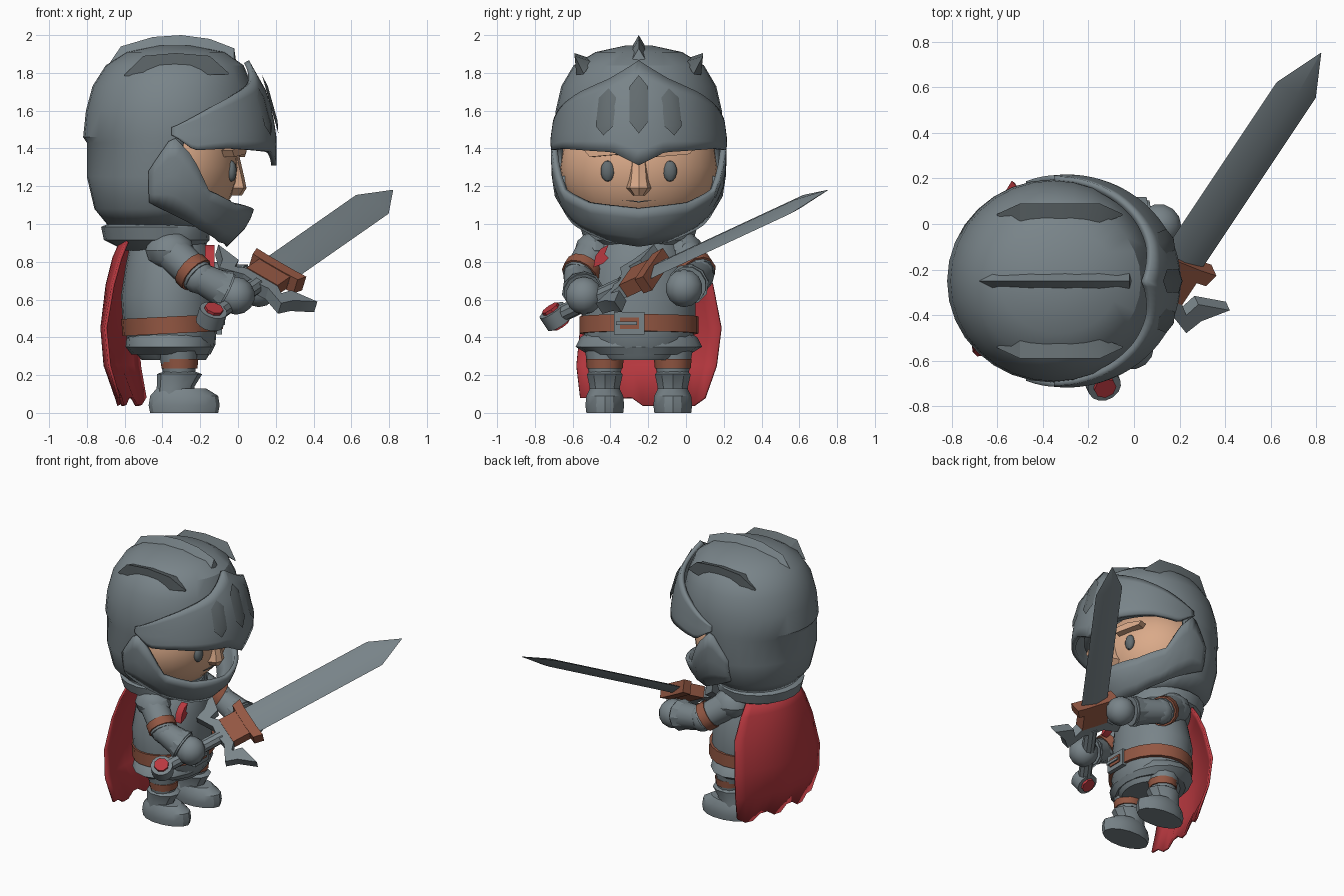
import bpy, bmesh, math
from mathutils import Vector as V

if "Cube" in bpy.data.objects:
    bpy.data.objects.remove(bpy.data.objects["Cube"])

def mat(name, r, g, b):
    m = bpy.data.materials.new(name)
    m.diffuse_color = (r, g, b, 1)
    m.use_nodes = True
    m.node_tree.nodes["Principled BSDF"].inputs["Base Color"].default_value = m.diffuse_color
    return m

STEEL = mat("steel", .19, .23, .25)
DARK = mat("dark steel", .125, .15, .16)
SKIN = mat("skin", .70, .40, .25)
LEATHER = mat("leather", .29, .095, .055)
RED = mat("red", .48, .04, .05)
CY = -0.25                                    # symmetry plane of the knight

def make(name, verts, faces, m, solid=0):
    me = bpy.data.meshes.new(name)
    me.from_pydata([tuple(v) for v in verts], [], faces)
    bm = bmesh.new(); bm.from_mesh(me)
    bmesh.ops.recalc_face_normals(bm, faces=bm.faces)
    bm.to_mesh(me); bm.free()
    me.materials.append(m)
    o = bpy.data.objects.new(name, me)
    bpy.context.collection.objects.link(o)
    if solid:
        s = o.modifiers.new("thickness", 'SOLIDIFY')
        s.thickness, s.offset = solid, 0
    return o

def skin_rings(name, rings, m, caps=True):
    """Bridge closed rings of equal length."""
    n = len(rings[0])
    f = [(i*n+j, i*n+(j+1) % n, (i+1)*n+(j+1) % n, (i+1)*n+j)
         for i in range(len(rings)-1) for j in range(n)]
    if caps:
        f += [tuple(range(n)), tuple((len(rings)-1)*n+j for j in range(n))]
    return make(name, [p for r in rings for p in r], f, m)

def loft(name, rows, m, n=24, caps=True, cy=CY):
    """Horizontal ellipses from rows of (z, centre x, rx, ry)."""
    return skin_rings(name, [[(cx+rx*math.cos(2*math.pi*j/n), cy+ry*math.sin(2*math.pi*j/n), z)
                              for j in range(n)] for z, cx, rx, ry in rows], m, caps)

def grid(name, rows, m, solid):
    n = len(rows[0])
    f = [(i*n+j, i*n+j+1, (i+1)*n+j+1, (i+1)*n+j) for i in range(len(rows)-1) for j in range(n-1)]
    return make(name, [p for r in rows for p in r], f, m, solid)

def cone(name, p, q, r1, r2, m, n=12):
    p, q = V(p), V(q)
    d = (q-p).normalized()
    u = d.orthogonal().normalized(); w = d.cross(u)
    return skin_rings(name, [[c+(u*math.cos(2*math.pi*j/n)+w*math.sin(2*math.pi*j/n))*r
                              for j in range(n)] for c, r in ((p, r1), (q, r2))], m)

def ball(name, c, s, m, n=16):
    k = n//2
    rows = [(c[2]-s[2]*math.cos(math.pi*i/k), c[0], s[0]*max(.02, math.sin(math.pi*i/k)),
             s[1]*max(.02, math.sin(math.pi*i/k))) for i in range(k+1)]
    return loft(name, rows, m, n, cy=c[1])

def lerp(x, pts):
    for (a, b), (c, d) in zip(pts, pts[1:]):
        if x <= c:
            return b+(d-b)*max(0, (x-a)/(c-a))
    return pts[-1][1]

def plate(name, poly, o, u, v, t, m):
    """Flat outline in the u-v plane with thickness t."""
    o, u, v = V(o), V(u), V(v)
    n = u.cross(v).normalized()*t/2
    return skin_rings(name, [[o+u*a+v*b+n*s for a, b in poly] for s in (-1, 1)], m)

def crest(name, stations, tip, inner, outer, m):
    """Triangular ridge along x with pointed ends; tip, inner, outer are (y, drop) from (x, z)."""
    mid = ((inner[0]+outer[0])/2, (inner[1]+outer[1])/2)
    rings = []
    for i, (x, z) in enumerate(stations):
        k = .08 if i in (0, len(stations)-1) else 1
        rings.append([(x, mid[0]+(y-mid[0])*k, z-mid[1]-(h-mid[1])*k) for y, h in (inner, tip, outer)])
    return skin_rings(name, rings, m)

# helmet dome, open in front of the face
rows = [(z, (b+f)/2, (f-b)/2, ry) for z, b, f, ry in [
    (.97, -.67, -.16, .27), (1.08, -.76, -.10, .38), (1.25, -.80, 0, .435), (1.43, -.80, .06, .44),
    (1.46, -.82, .10, .445), (1.6, -.805, .10, .44), (1.73, -.77, .075, .41), (1.84, -.70, .03, .345),
    (1.91, -.59, -.07, .23), (1.945, -.42, -.25, .07)]]
helm = loft("helmet", rows, STEEL, 32)
bm = bmesh.new(); bm.from_mesh(helm.data)
def opening(f):
    c = f.calc_center_median()
    return len(f.verts) > 4 and c.z < 1 or 1.08 < c.z < 1.44 and c.x > -.28
bmesh.ops.delete(bm, geom=[f for f in bm.faces if opening(f)], context='FACES')
bm.to_mesh(helm.data); bm.free()
s = helm.modifiers.new("thickness", 'SOLIDIFY'); s.thickness = .03

# visor and chin guard wrap round the front
VISOR = [(1.31, .98), (1.45, .98), (1.55, .95), (1.62, .92), (1.70, .87), (1.86, .69)]
rows = [[] for j in range(8)]
for i in range(-24, 25):
    a, p = abs(i*4), math.radians(i*4)
    lo = lerp(a, [(0, 1.31), (17, 1.38), (60, 1.40), (82, 1.39), (95, 1.47)])
    hi = lerp(a, [(0, 1.86), (25, 1.76), (50, 1.69), (70, 1.62), (95, 1.51)])
    for j in range(8):
        z = lo+(hi-lo)*j/7
        k = lerp(z, VISOR)
        rows[j].append((-.30+.5*k*math.cos(p), CY+.462*k*math.sin(p), z))
grid("visor", rows, STEEL, .03)
rows = [[], [], [], [], []]
for i in range(-22, 23):
    a, p = abs(i*5), math.radians(i*5)
    lo = lerp(a, [(0, .89), (40, .915), (70, .98), (90, 1.05), (110, 1.12)])
    hi = lerp(a, [(0, 1.08), (40, 1.11), (65, 1.18), (78, 1.36), (92, 1.47), (110, 1.28)])
    for j in range(5):
        z = lo+(hi-lo)*j/4
        rx = lerp(z, [(.88, .25), (1.0, .37), (1.08, .40), (1.3, .41)])
        ry = lerp(z, [(.88, .20), (1.0, .34), (1.15, .43), (1.28, .45)])
        rows[j].append((-.33+rx*math.cos(p), CY+ry*math.sin(p), z))
grid("chin_guard", rows, STEEL, .03)

# visor slits: ridged hexagons
for deg, z, hl, hw in ((0, 1.63, .16, .05), (-23, 1.59, .13, .05), (23, 1.59, .13, .05)):
    p = math.radians(deg)
    k = lerp(z, VISOR)
    c = V((-.30+.5*k*math.cos(p), CY+.462*k*math.sin(p), z))
    u = V((-math.sin(p), math.cos(p), 0))
    v = V((-.28*math.cos(p), -.28*math.sin(p), 1)).normalized()
    n = u.cross(v)
    pts = [c+u*a*hw+v*b*hl+n*.014 for a, b in ((0, -1), (1, -.6), (1, .6), (0, 1), (-1, .6), (-1, -.6))]
    pts += [c+v*hl*.6+n*.028, c-v*hl*.6+n*.028]
    make("visor_slit", pts, [(0, 1, 7), (1, 2, 6, 7), (2, 3, 6), (3, 4, 6), (4, 5, 7, 6), (5, 0, 7)], DARK)

# helmet crests
crest("centre_crest", [(-.75, 1.86), (-.62, 1.94), (-.45, 1.99), (-.30, 2.0), (-.15, 1.98), (-.02, 1.93), (0, 1.90)],
      (CY, 0), (CY-.07, .12), (CY+.07, .12), STEEL)
for s in (-1, 1):
    crest("side_crest", [(-.60, 1.85), (-.50, 1.89), (-.33, 1.905), (-.15, 1.89), (-.05, 1.86)],
          (CY+s*.34, 0), (CY+s*.25, .03), (CY+s*.33, .10), DARK)

# head and face
ball("head", (-.36, CY, 1.30), (.36, .42, .36), SKIN, 28)
skin_rings("nose", [[(-.06, CY-w, z), (x, CY-w*.6, z), (x+.015, CY, z), (x, CY+w*.6, z), (-.06, CY+w, z)]
                    for z, w, x in ((1.15, .035, .005), (1.19, .078, .03), (1.24, .065, .02), (1.37, .05, -.01))], SKIN)
for s in (-1, 1):
    ball("eye", (-.035, CY+s*.165, 1.28), (.028, .038, .056), DARK, 14)
    plate("brow", [(-.11, .015), (-.08, -.02), (.09, -.005), (.11, .02), (0, .035)],
          (-.02, CY+s*.17, 1.375), (-.35*s, 1, 0), (0, 0, 1), .06, SKIN)
plate("mouth", [(-.09, .008), (0, -.004), (.09, .008), (0, .004)], (-.045, CY, 1.118), (0, 1, 0), (0, 0, 1), .008, DARK)

# neck collar, torso, belt and skirt
loft("collar", [(.86, -.40, .20, .20), (.915, -.43, .28, .29), (.985, -.44, .285, .31), (1.02, -.40, .24, .26)], STEEL, 20)
loft("torso", [(.28, -.34, .17, .20), (.36, -.35, .23, .28), (.48, -.36, .25, .30), (.62, -.37, .25, .30),
               (.78, -.36, .235, .27), (.90, -.37, .20, .22), (.96, -.38, .16, .17)], STEEL)
belt = loft("belt", [(-.045, 0, .258, .315), (.045, 0, .262, .315)], LEATHER, cy=0)
belt.location = (-.355, CY, .465)
belt.rotation_euler = (0, -.05, 0)
loft("skirt_plate", [(.31, -.355, .21, .27), (.35, -.36, .235, .335), (.40, -.36, .23, .31), (.42, -.36, .22, .28)], STEEL, 16)
plate("buckle", [(-.08, -.06), (.08, -.06), (.08, .06), (-.08, .06)], (-.10, CY-.05, .475), (0, 1, 0), (0, 0, 1), .03, STEEL)
plate("buckle_hole", [(-.05, -.03), (.05, -.03), (.05, .03), (-.05, .03)], (-.083, CY-.05, .475), (0, 1, 0), (0, 0, 1), .008, LEATHER)
plate("buckle_pin", [(-.07, -.01), (.04, -.01), (.04, .01), (-.07, .01)], (-.08, CY-.05, .475), (0, 1, 0), (0, 0, 1), .02, STEEL)

# legs and boots
for y in (-.43, -.07):
    loft("thigh", [(.18, -.31, .08, .08), (.36, -.32, .11, .11)], STEEL, 12, cy=y)
    loft("knee_strap", [(.235, -.31, .095, .095), (.285, -.31, .10, .10)], LEATHER, 12, cy=y)
    loft("shin", [(.05, -.34, .10, .09), (.14, -.33, .10, .085), (.205, -.31, .12, .10), (.22, -.31, .08, .08)], STEEL, 10, cy=y)
    loft("boot", [(0, -.285, .18, .10), (.04, -.285, .188, .105), (.09, -.285, .18, .10), (.13, -.30, .13, .08)], STEEL, 14, cy=y)

# arms: shoulder, elbow, hand
for S, E, H in (((-.36, -.48, .86), (-.21, -.57, .72), (-.01, -.54, .62)),
                ((-.36, -.02, .86), (-.18, .07, .73), (.11, -.01, .66))):
    S, E, H = V(S), V(E), V(H)
    ball("shoulder_guard", S, (.13, .11, .10), STEEL, 12)
    cone("upper_arm", S, E, .10, .09, STEEL)
    ball("elbow", E, (.09, .08, .09), STEEL, 12)
    cone("arm_strap", S.lerp(E, .68), S.lerp(E, .93), .102, .102, LEATHER)
    cone("forearm", E, E.lerp(H, .75), .08, .10, STEEL)
    cone("cuff", E.lerp(H, .40), E.lerp(H, .70), .085, .11, STEEL, 10)
    ball("gauntlet", H, (.10, .10, .10), STEEL, 14)

# red clasp on the chest
plate("clasp", [(-.04, -.05), (.01, -.03), (.04, .0), (.02, .02), (.04, .07), (0, .05), (-.03, .01)],
      (-.15, -.45, .82), (0, 1, 0), (0, 0, 1), .05, RED)

# cape with ragged hem
rows = []
for z, lx, ly, rx, ry, b in [(.92, -.58, -.47, -.50, .0, .07), (.82, -.62, -.50, -.50, .07, .09),
                             (.68, -.66, -.53, -.50, .14, .10), (.45, -.70, -.56, -.53, .185, .09),
                             (.25, -.68, -.58, -.52, .16, .09), (.06, -.63, -.56, -.49, .10, .05)]:
    r = []
    for j in range(13):
        t = j/12
        hem = .02*(-1)**(j//2) if z < .1 else 0
        r.append((lx+(rx-lx)*t-b*math.sin(math.pi*t), ly+(ry-ly)*t, z+hem))
    rows.append(r)
grid("cape", rows, RED, .015)

# sword, laid out along its own axes d (length), w (width), n (thickness)
P, T = V((-.14, -.69, .51)), V((.82, .75, 1.18))
L = (T-P).length
d = (T-P).normalized()
w = V((.82, -.326, -.473)); w = (w-d*w.dot(d)).normalized()
n = w.cross(d)
skin_rings("blade", [[P+d*t+w*h, P+d*t+n*k, P+d*t-w*h, P+d*t-n*k] for t, h, k in
                     ((.62, .105, .028), (L-.21, .105, .028), (L, .002, .002))], STEEL)
cone("grip", P+d*.03, P+d*.46, .045, .045, STEEL, 10)
plate("leather_guard", [(-.16, .035), (-.145, -.03), (-.06, -.035), (.06, -.035), (.145, -.03), (.16, .035), (.08, .03), (-.08, .03)],
      P+d*.66, w, d, .09, LEATHER)
plate("leather_collar", [(-.10, -.07), (.10, -.07), (.10, .06), (-.10, .06)], P+d*.57, w, d, .08, LEATHER)
wing = [(0, .05), (.08, .03), (.15, -.03), (.17, .04), (.32, .07), (.23, -.03), (.20, -.11), (.08, -.05), (0, -.06)]
for s in (-1, 1):
    plate("guard_wing", [(a*s, b) for a, b in wing], P+d*.49, w, d, .07, STEEL)

# disc pommel with a red gem on both flat sides
cone("pommel", P-n*.042, P+n*.042, .075, .075, STEEL, 14)
cone("pommel_gem", P-n*.058, P+n*.058, .05, .05, RED, 8)

bpy.ops.object.select_all(action='SELECT')
bpy.context.view_layer.objects.active = helm
bpy.ops.object.shade_smooth_by_angle(angle=math.radians(32))
